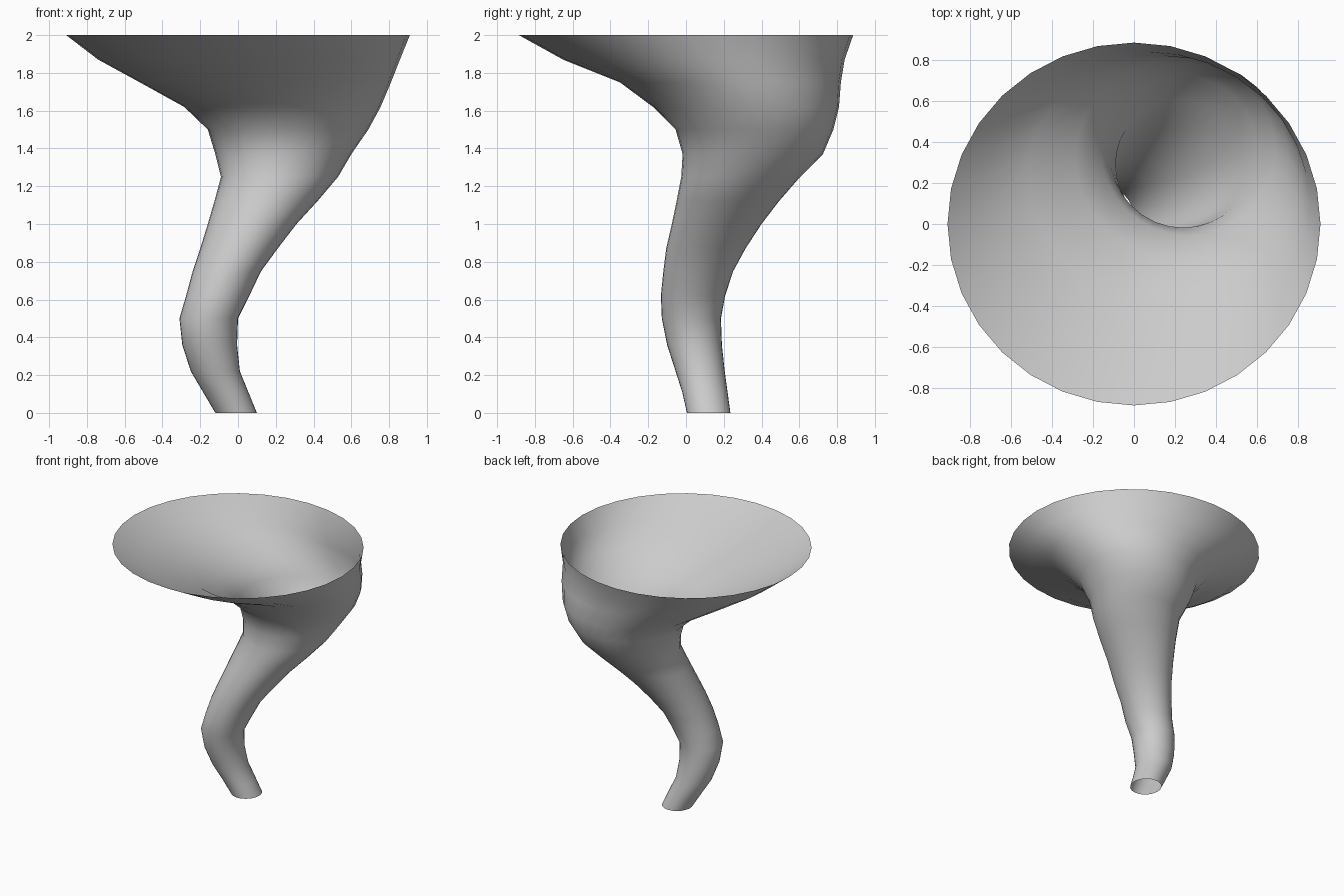
import bpy, bmesh
from math import sin, cos, tau

SIDES = 32
# cross-sections from foot to rim: z, x min, x max, y min, y max
SECTIONS = [
    (0.00, -0.12, 0.10, 0.005, 0.235),
    (0.11, -0.185, 0.055, -0.02, 0.22),
    (0.22, -0.25, 0.01, -0.055, 0.205),
    (0.36, -0.295, -0.005, -0.10, 0.19),
    (0.50, -0.31, 0.00, -0.128, 0.185),
    (0.62, -0.275, 0.06, -0.133, 0.207),
    (0.75, -0.24, 0.122, -0.12, 0.25),
    (0.87, -0.20, 0.21, -0.105, 0.315),
    (1.00, -0.16, 0.31, -0.075, 0.40),
    (1.12, -0.125, 0.42, -0.05, 0.492),
    (1.25, -0.09, 0.53, -0.025, 0.605),
    (1.37, -0.12, 0.60, -0.018, 0.725),
    (1.50, -0.16, 0.69, -0.055, 0.78),
    (1.62, -0.285, 0.755, -0.175, 0.81),
    (1.75, -0.52, 0.81, -0.35, 0.82),
    (1.87, -0.74, 0.857, -0.65, 0.84),
    (2.00, -0.91, 0.91, -0.885, 0.885),
]

# open, thin-walled horn lofted through the sections
bm = bmesh.new()
rings = []
for z, x0, x1, y0, y1 in SECTIONS:
    cx, cy, rx, ry = (x0 + x1) / 2, (y0 + y1) / 2, (x1 - x0) / 2, (y1 - y0) / 2
    rings.append([bm.verts.new((cx + rx * cos(tau * i / SIDES),
                                cy + ry * sin(tau * i / SIDES), z))
                  for i in range(SIDES)])
for low, high in zip(rings, rings[1:]):
    for i in range(SIDES):
        j = (i + 1) % SIDES
        bm.faces.new((low[i], low[j], high[j], high[i])).smooth = True

mesh = bpy.data.meshes.new("curved_horn")
bm.to_mesh(mesh)
bm.free()
horn = bpy.data.objects.new("curved_horn", mesh)
bpy.context.collection.objects.link(horn)
